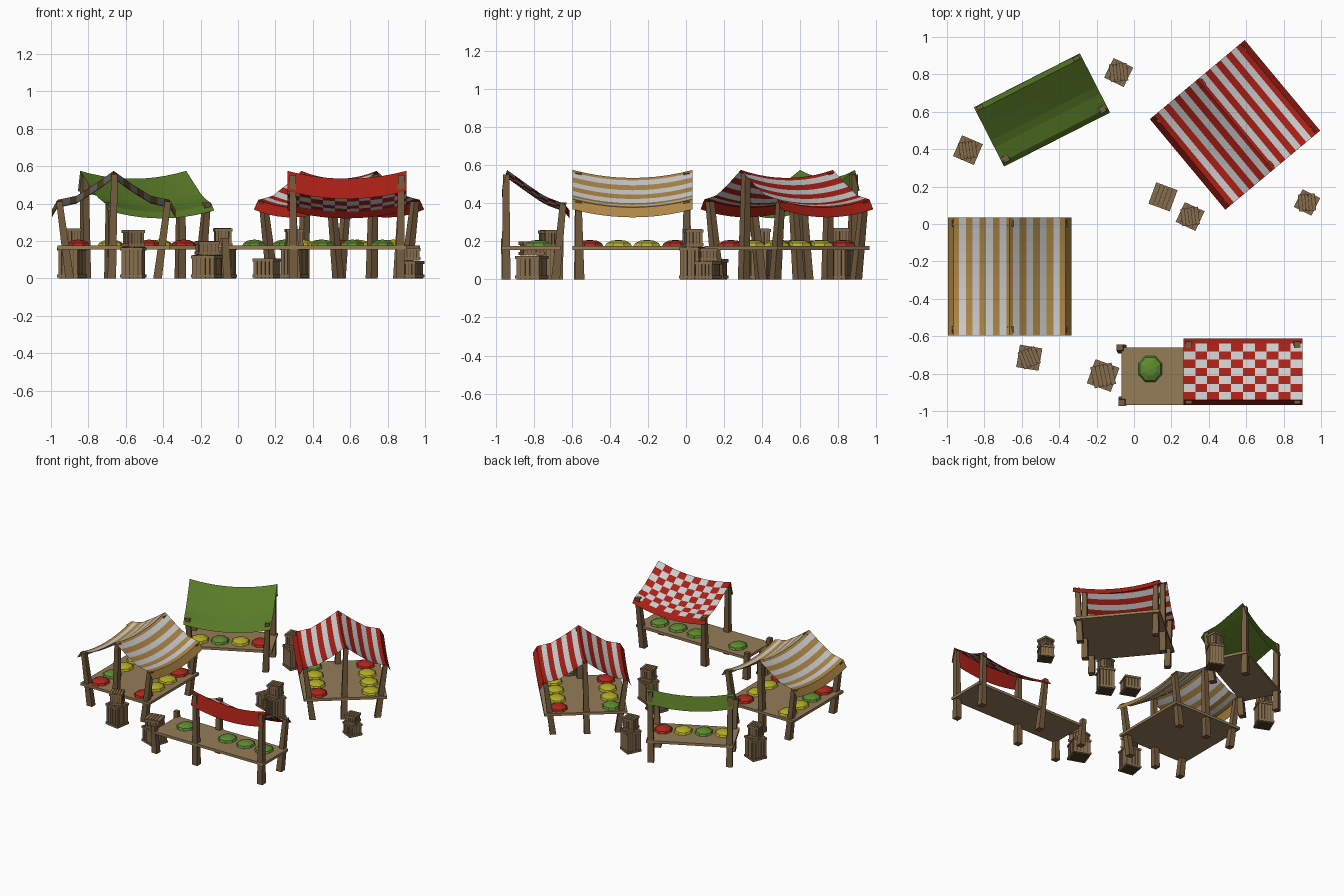
import bpy, bmesh, math, random
from mathutils import Matrix, Vector

if "Cube" in bpy.data.objects:
    bpy.data.objects.remove(bpy.data.objects["Cube"])

random.seed(4)
COL = {
    "red": (.40, .014, .008), "white": (.55, .55, .55), "gold": (.42, .24, .06),
    "green": (.10, .20, .02), "post_wood": (.18, .11, .05), "table_wood": (.30, .20, .095),
    "crate_wood": (.24, .155, .075), "crate_gap": (.07, .045, .02),
    "red_fruit": (.42, .02, .012), "yellow_fruit": (.45, .42, .02), "green_fruit": (.11, .26, .03),
}
MAT = {}
for k, c in COL.items():
    MAT[k] = bpy.data.materials.new(k)
    MAT[k].diffuse_color = (*c, 1)


def finish(bm, name, mats, place):
    me = bpy.data.meshes.new(name)
    bm.to_mesh(me)
    bm.free()
    for m in mats:
        me.materials.append(MAT[m])
    ob = bpy.data.objects.new(name, me)
    ob.matrix_world = place
    bpy.context.collection.objects.link(ob)
    return ob


def frame(x, y, deg, z=0):
    return Matrix.Translation((x, y, z)) @ Matrix.Rotation(math.radians(deg), 4, 'Z')


def add_box(bm, lo, hi, mat=0):
    lo, hi = Vector(lo), Vector(hi)
    m = Matrix.Translation((lo + hi) / 2) @ Matrix.Diagonal((*(hi - lo), 1))
    for v in bmesh.ops.create_cube(bm, size=1, matrix=m)['verts']:
        for f in v.link_faces:
            f.material_index = mat


# tapered square post leaning from foot to top
def post(name, place, foot, top, height):
    bm = bmesh.new()
    for v in bmesh.ops.create_cube(bm, size=1)['verts']:
        c, w, z = (top, .034, height) if v.co.z > 0 else (foot, .046, 0)
        v.co = (c[0] + v.co.x * w, c[1] + v.co.y * w, z)
    finish(bm, name, ["post_wood"], place)


def table(name, place, x0, x1, y0, y1):
    bm = bmesh.new()
    add_box(bm, (x0, y0, .155), (x1, y1, .175))
    finish(bm, name, ["table_wood"], place)


# low mound of produce
def produce(place, x, y, kind):
    bm = bmesh.new()
    m = Matrix.Translation((x, y, .172)) @ Matrix.Diagonal((.07, .078, .036, 1))
    bmesh.ops.create_uvsphere(bm, u_segments=8, v_segments=6, radius=1,
                              matrix=m @ Matrix.Rotation(math.pi / 8, 4, 'Z'))
    geom = bm.verts[:] + bm.edges[:] + bm.faces[:]
    bmesh.ops.bisect_plane(bm, geom=geom, plane_co=(0, 0, .172), plane_no=(0, 0, -1),
                           clear_outer=True)
    finish(bm, kind + "_pile", [kind], place)


def height_at(profile, t):
    for (a, za), (b, zb) in zip(profile, profile[1:]):
        if a <= t <= b:
            return za + (zb - za) * (t - a) / (b - a)
    return profile[-1][1]


# sagging cloth: cross-section points swept along the stall
def canopy(name, place, section, half, cols, along_x, mats, pick):
    bm = bmesh.new()
    grid = []
    for t, z in section:
        row = []
        for j in range(cols + 1):
            u = 2 * j / cols - 1
            s, zz = u * half, z - .042 * (1 - u * u)
            row.append(bm.verts.new((s, t, zz) if along_x else (t, s, zz)))
        grid.append(row)
    for i in range(len(grid) - 1):
        for j in range(cols):
            f = bm.faces.new((grid[i][j], grid[i][j + 1], grid[i + 1][j + 1], grid[i + 1][j]))
            f.material_index = pick(i, j)
            f.normal_update()
            if f.normal.z < 0:
                f.normal_flip()
    finish(bm, name, mats, place)


R, Y, G = "red_fruit", "yellow_fruit", "green_fruit"


# striped stall with a ridge running along local y
def gable_stall(name, place, cloth, left, right):
    prof = [(0, .575), (.10, .503), (.20, .441), (.30, .42), (.33, .368)]
    offs = [.018 + .036 * k for k in range(8)] + [.30, .33]
    half = [(t, height_at(prof, t)) for t in offs]
    section = [(-t, z) for t, z in reversed(half)] + [(0, .575)] + half
    n = len(half)

    def pick(i, j):
        k = i - n if i >= n else n - 1 - i
        return 1 if k % 2 and k < 8 else 0
    canopy(name + "_canopy", place, section, .315, 10, False, [cloth, "white"], pick)
    table(name + "_table", place, -.30, .30, -.315, .315)
    for y in (-.285, .285):
        post(name + "_ridge_post", place, (-.01, y), (.005, y), .558)
        for s in (-1, 1):
            post(name + "_corner_post", place, (s * .235, y * .97), (s * .29, y), .41)
    for x, kinds in ((-.19, left), (.19, right)):
        for i, k in enumerate(kinds):
            produce(place, x, -.225 + .15 * i, k)


# single-slope stall, high at local +y
def lean_to_stall(name, place, mats, pick, cols, table_end, fruits):
    prof = [(-.15, .398), (-.045, .437), (.06, .51), (.15, .575)]
    section = [(-.178, .363)]
    for i in range(8):
        t = -.15 + .3 * i / 7
        section.append((t, height_at(prof, t)))
    section.append((.177, .467))
    canopy(name + "_canopy", place, section, .318, cols, True, mats, pick)
    table(name + "_table", place, -.318, table_end, -.13, .178)
    for s in (-1, 1):
        post(name + "_tall_post", place, (s * .285, .155), (s * .29, .155), .552)
        post(name + "_short_post", place, (s * .27, -.105), (s * .29, -.145), .405)
    if table_end > .4:
        post(name + "_end_post", place, (.64, .155), (.648, .165), .215)
        post(name + "_end_post", place, (.645, -.12), (.658, -.13), .215)
    for x, k in fruits:
        produce(place, x, -.015, k)


gable_stall("gold_stall", frame(-.665, -.28, 0), "gold", (R, G, Y, Y), (R, Y, Y, R))
gable_stall("red_stall", frame(.54, .53, 39.8), "red", (R, Y, Y, G), (Y, Y, Y, R))
lean_to_stall("green_stall", frame(-.492, .61, 27), ["green"], lambda i, j: 0, 10, .318,
              [(-.22, Y), (-.075, G), (.075, Y), (.22, R)])
lean_to_stall("checked_stall", frame(.582, -.79, 180), ["red", "white"],
              lambda i, j: (i + j) % 2 if 0 < i < 8 else 0, 10, .65,
              [(.495, G), (.13, G), (-.03, G), (-.19, G)])


# slatted crate: dark core, planks on all sides, rims and a planked lid
def crate(x, y, z, deg, size, height):
    bm = bmesh.new()
    h, n = size / 2, 5
    c = h - .006
    add_box(bm, (-c, -c, .003), (c, c, height - .005), 1)
    step = 2 * h / n
    for i in range(n):
        a, b = -h + i * step + .002, -h + (i + 1) * step - .002
        for s in (-1, 1):
            lo, hi = sorted((s * (c - .002), s * (h - .002)))
            add_box(bm, (a, lo, 0), (b, hi, height - .002))
            add_box(bm, (lo, a, 0), (hi, b, height - .002))
        add_box(bm, (a, -c, height - .008), (b, c, height - .001))
    for z0 in (.004, height - .018):
        for s in (-1, 1):
            lo, hi = sorted((s * (h - .004), s * (h + .003)))
            add_box(bm, (-h - .003, lo, z0), (h + .003, hi, z0 + .016))
            add_box(bm, (lo, -h - .003, z0), (hi, h + .003, z0 + .016))
    finish(bm, "crate", ["crate_wood", "crate_gap"], frame(x, y, deg, z))


# crate stacks: x, y, lower size, lower height, upper size, upper height
for x, y, s1, h1, s2, h2 in (
        (-.888, .395, .115, .168, .085, .10), (-.082, .81, .11, .17, .088, .10),
        (.155, .145, .115, .108, 0, 0), (.30, .04, .11, .17, .088, .095),
        (.925, .115, .10, .095, .085, .07), (-.165, -.81, .13, .125, .11, .075),
        (-.56, -.715, .115, .168, .09, .092)):
    d = random.uniform(-28, -8)
    crate(x, y, 0, d, s1, h1)
    if s2:
        crate(x, y, h1, d + 32, s2, h2)

for m in bpy.data.materials:
    if m.users and not m.is_grease_pencil:
        m.use_nodes = True
        m.node_tree.nodes["Principled BSDF"].inputs["Base Color"].default_value = m.diffuse_color
